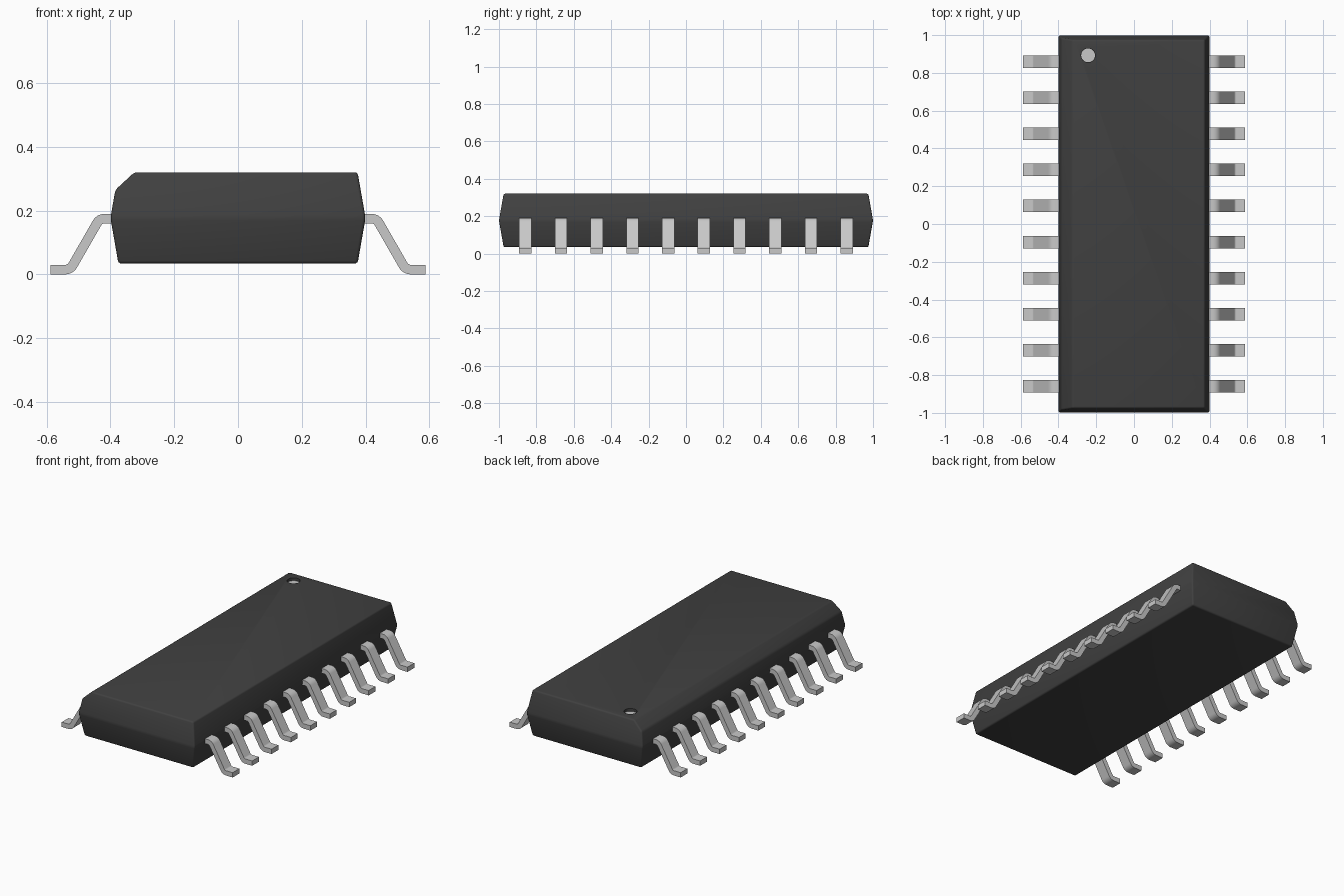
import bpy, bmesh, math
from mathutils import Vector

cube = bpy.data.objects.get("Cube")
if cube:
    bpy.data.objects.remove(cube, do_unlink=True)


def material(name, rgb, rough):
    m = bpy.data.materials.new(name)
    m.use_nodes = True
    m.diffuse_color = (*rgb, 1)
    bsdf = m.node_tree.nodes["Principled BSDF"]
    bsdf.inputs["Base Color"].default_value = (*rgb, 1)
    bsdf.inputs["Roughness"].default_value = rough
    return m


black = material("black plastic", (0.052, 0.052, 0.052), 0.6)
silver = material("silver metal", (0.58, 0.58, 0.58), 0.4)


def make_object(name, bm, mat):
    bmesh.ops.recalc_face_normals(bm, faces=bm.faces[:])
    mesh = bpy.data.meshes.new(name)
    bm.to_mesh(mesh)
    bm.free()
    mesh.materials.append(mat)
    ob = bpy.data.objects.new(name, mesh)
    bpy.context.collection.objects.link(ob)
    return ob


def activate(ob):
    bpy.ops.object.select_all(action='DESELECT')
    ob.select_set(True)
    bpy.context.view_layer.objects.active = ob


def disc(name, x, y, z, radius, depth, mat):
    bm = bmesh.new()
    bmesh.ops.create_cone(bm, cap_ends=True, segments=32, radius1=radius,
                          radius2=radius, depth=depth)
    bmesh.ops.translate(bm, vec=(x, y, z), verts=bm.verts[:])
    return make_object(name, bm, mat)


# Body: tapered above and below the parting line, chamfered along one long edge
TOP, MID, BOTTOM = 0.32, 0.177, 0.034
section = [(-0.375, 0.975, BOTTOM), (0.375, 0.975, BOTTOM),
           (-0.4, 1.0, MID), (0.4, 1.0, MID),
           (-0.3846, 0.9846, 0.265), (-0.325, 0.975, TOP), (0.375, 0.975, TOP)]
bm = bmesh.new()
for x, y, z in section:
    for s in (-1, 1):
        bm.verts.new((x, s * y, z))
bmesh.ops.convex_hull(bm, input=bm.verts[:])
bmesh.ops.dissolve_limit(bm, angle_limit=math.radians(2),
                         verts=bm.verts[:], edges=bm.edges[:])
bmesh.ops.bevel(bm, geom=bm.edges[:], offset=0.009, segments=3,
                profile=0.5, affect='EDGES', clamp_overlap=True)
body = make_object("body", bm, black)

# Round recess marking the first pin, with a light floor
DOT_X, DOT_Y, DOT_R, DEPTH = -0.243, 0.893, 0.037, 0.02
cutter = disc("dot_cutter", DOT_X, DOT_Y, TOP, DOT_R, DEPTH * 2, black)
cutter.hide_render = True
activate(body)
cut = body.modifiers.new("recess", 'BOOLEAN')
cut.operation = 'DIFFERENCE'
cut.solver = 'EXACT'
cut.object = cutter
bpy.ops.object.modifier_apply(modifier=cut.name)
bpy.data.objects.remove(cutter, do_unlink=True)
bpy.ops.object.shade_smooth_by_angle(angle=math.radians(30))
disc("pin_one_dot", DOT_X, DOT_Y, TOP - DEPTH + 0.001, DOT_R - 0.0005, 0.004, silver)

# Gull-wing pin: centre line with two rounded bends, given thickness and width
THICK, WIDTH, BEND, STEPS = 0.03, 0.066, 0.028, 6
SHOULDER, FOOT = 0.175, 0.015
tangent = BEND * math.tan(math.radians(30))
path = [(Vector((0.37, SHOULDER)), Vector((0, 1)))]
for i in range(STEPS + 1):
    a = math.radians(90 - 60 * i / STEPS)
    n = Vector((math.cos(a), math.sin(a)))
    path.append((Vector((0.434 - tangent, SHOULDER - BEND)) + n * BEND, n))
for i in range(STEPS + 1):
    a = math.radians(30 + 60 * i / STEPS)
    n = Vector((math.cos(a), math.sin(a)))
    path.append((Vector((0.526 + tangent, FOOT + BEND)) - n * BEND, n))
path.append((Vector((0.588, FOOT)), Vector((0, 1))))

bm = bmesh.new()
rings = []
for p, n in path:
    ring = []
    for side, w in ((1, -1), (1, 1), (-1, 1), (-1, -1)):
        q = p + n * (side * THICK / 2)
        ring.append(bm.verts.new((q.x, w * WIDTH / 2, q.y)))
    rings.append(ring)
for a, b in zip(rings, rings[1:]):
    for k in range(4):
        j = (k + 1) % 4
        bm.faces.new((a[k], a[j], b[j], b[k]))
bm.faces.new(rings[0])
bm.faces.new(rings[-1])
pin = make_object("pin_left_1", bm, silver)
activate(pin)
bpy.ops.object.shade_smooth_by_angle(angle=math.radians(35))

# Ten pins along each long side, sharing one mesh
COUNT, END = 10, 0.859
for side, turn in (("left", 0), ("right", math.pi)):
    for i in range(COUNT):
        if side == "left" and i == 0:
            ob = pin
        else:
            ob = bpy.data.objects.new(f"pin_{side}_{i + 1}", pin.data)
            bpy.context.collection.objects.link(ob)
        ob.location.y = -END + 2 * END * i / (COUNT - 1)
        ob.rotation_euler.z = turn
